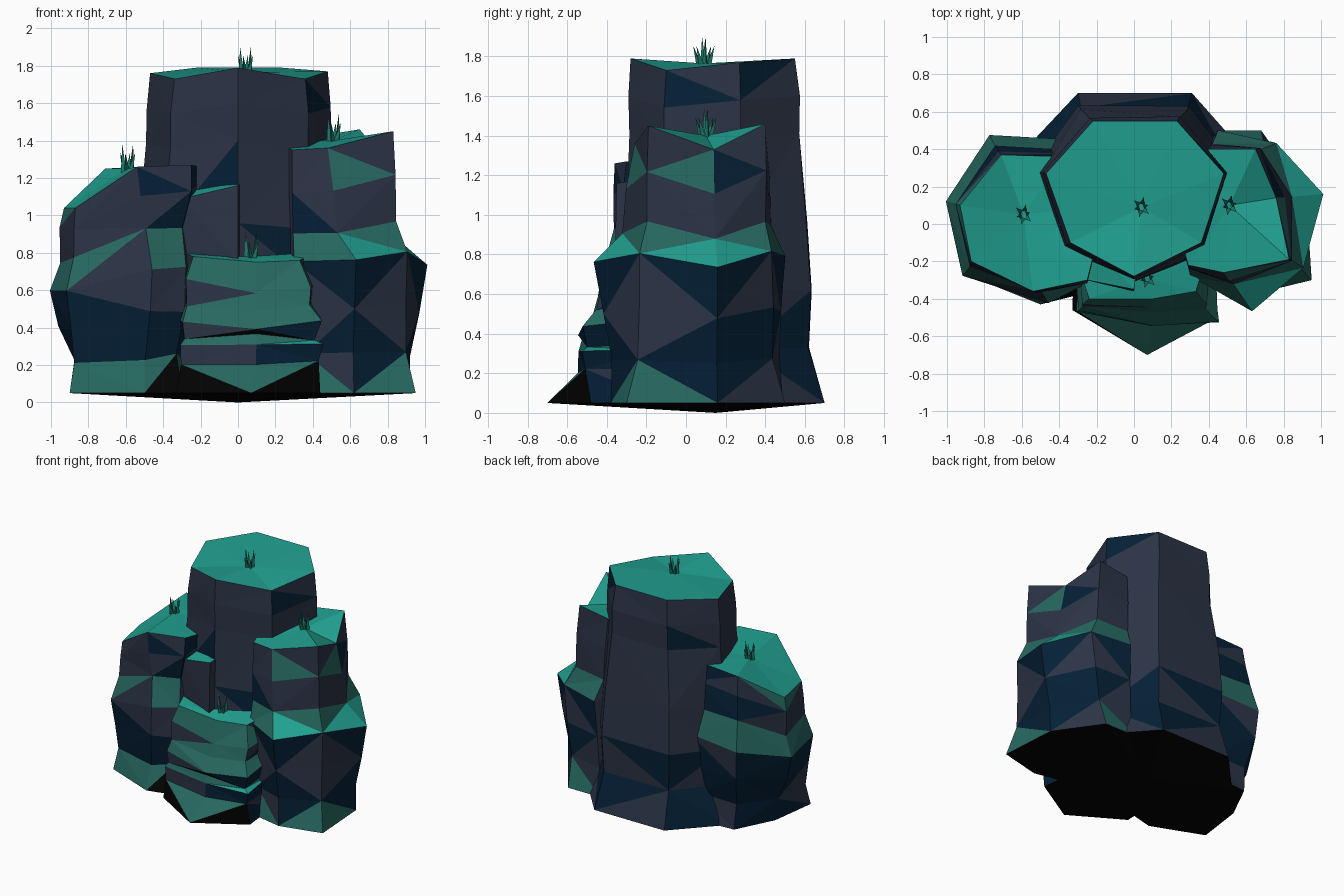
import bpy, bmesh, math, random
from mathutils import Vector

if "Cube" in bpy.data.objects:
    bpy.data.objects.remove(bpy.data.objects["Cube"])

random.seed(11)


def material(name, rgb):
    m = bpy.data.materials.new(name)
    m.diffuse_color = (*rgb, 1)
    m.use_nodes = True
    m.node_tree.nodes["Principled BSDF"].inputs["Base Color"].default_value = m.diffuse_color
    return m


SLATE = material("slate rock", (0.024, 0.033, 0.060))
NAVY = material("navy rock", (0.0015, 0.014, 0.036))
MOSS = material("teal moss", (0.015, 0.355, 0.285))
DIM_MOSS = material("dim teal moss", (0.020, 0.140, 0.118))
BLACK = material("black underside", (0.001, 0.001, 0.001))
BLADE = material("grass green", (0.012, 0.190, 0.140))
ROCK = [SLATE, NAVY, MOSS, DIM_MOSS, BLACK]


def finish(name, bm, mats):
    me = bpy.data.meshes.new(name)
    bm.to_mesh(me)
    bm.free()
    for m in mats:
        me.materials.append(m)
    ob = bpy.data.objects.new(name, me)
    bpy.context.collection.objects.link(ob)
    return ob


def rock(name, low, mid, top, levels, peak, jitter=0.02, z0=0.05, apex=(0, 0.15, 0),
         dim=0.17, bright=0.5, navy_low=0.2):
    """Loft low -> mid -> top outlines; levels are (height, blend 0..2, scale)."""
    bm = bmesh.new()
    n = len(low)
    centre = Vector(peak[:2])
    rings = []
    for u, t, s in [(0, 0, 1)] + levels + [(1, 2, 1)]:
        ring = []
        for a, b, c in zip(low, mid, top):
            a, b, c2 = Vector(a), Vector(b), Vector(c[:2])
            p = a.lerp(b, t) if t < 1 else b.lerp(c2, t - 1)
            p = centre + (p - centre) * s
            z = z0 + u * (c[2] - z0)
            if 0 < u < 1:
                p = centre + (p - centre) * (1 + random.uniform(-jitter, jitter))
                z += random.uniform(-jitter, jitter) * 0.6
            ring.append(bm.verts.new((p.x, p.y, z)))
        rings.append(ring)
    # sides split along one diagonal, then fans for the top and underside
    for k, (r, q) in enumerate(zip(rings, rings[1:])):
        for i in range(n):
            j = (i + 1) % n
            if (i + k) % 2:
                tris = [(r[i], r[j], q[j]), (r[i], q[j], q[i])]
            else:
                tris = [(r[i], r[j], q[i]), (r[j], q[j], q[i])]
            for tri in tris:
                bm.faces.new(tri)
    crown, foot = bm.verts.new(peak), bm.verts.new(apex)
    for i in range(n):
        j = (i + 1) % n
        bm.faces.new((rings[-1][i], rings[-1][j], crown))
        bm.faces.new((rings[0][j], rings[0][i], foot))
    # colour by slope: moss on top, navy where leaning over, black below
    bm.normal_update()
    for f in bm.faces:
        nz, c = f.normal.z, f.calc_center_median()
        chance = navy_low if c.z < 0.6 else 0.1
        if nz < -0.45 or (c.z < 0.16 and c.y < -0.25 and -0.5 < c.x < 0.4 and nz < 0.5):
            k = 4
        elif nz > bright:
            k = 2
        elif nz > dim and c.y < 0.5:
            k = 3
        elif nz < -0.1 or random.random() < chance:
            k = 1
        else:
            k = 0
        f.material_index = k
    return finish(name, bm, ROCK)


# tall central column
rock("central_column",
     [(0, -.2), (.4, -.1), (.62, .35), (.31, .7), (-.3, .7), (-.62, .36), (-.4, -.1)],
     [(0, -.31), (.41, -.14), (.54, .28), (.29, .62), (-.29, .62), (-.54, .28), (-.41, -.14)],
     [(0, -.28, 1.79), (.36, -.1, 1.73), (.48, .27, 1.77), (.23, .55, 1.79),
      (-.22, .55, 1.79), (-.47, .27, 1.76), (-.34, -.1, 1.73)],
     [(.16, .8, .97), (.33, .95, 1.02), (.52, 1.1, .99), (.78, 1.75, 1), (.89, 1.9, 1.03)],
     (.04, .09, 1.765), jitter=0.01, dim=0.55, navy_low=0.5)

# left boulder
rock("left_boulder",
     [(-.9, -.27), (-.5, -.43), (-.3, -.38), (-.15, .1), (-.35, .42), (-.7, .4), (-.85, .1)],
     [(-.91, -.27), (-.46, -.42), (-.28, -.33), (-.15, .1), (-.35, .44), (-.77, .47), (-1, .12)],
     [(-.87, -.2, 1.04), (-.54, -.36, 1.26), (-.25, -.3, 1.27), (-.15, .1, 1.25),
      (-.37, .36, 1.27), (-.71, .37, 1.25), (-.93, .1, 1.04)],
     [(.16, .4, .9), (.35, .8, .98), (.55, 1, 1), (.72, 1.3, .94), (.88, 1.75, 1)],
     (-.59, .05, 1.25), jitter=0.03, dim=0.2)

# right boulder
rock("right_boulder",
     [(.38, -.33), (.62, -.38), (.95, -.3), (.92, .16), (.68, .5), (.4, .5), (.2, .1)],
     [(.3, -.28), (.63, -.46), (.9, -.23), (1.01, .16), (.76, .43), (.45, .5), (.2, .1)],
     [(.29, -.22, 1.35), (.48, -.26, 1.36), (.83, -.19, 1.45), (.76, .14, 1.33),
      (.65, .4, 1.46), (.4, .4, 1.42), (.2, .1, 1.4)],
     [(.16, .4, .92), (.34, .7, .96), (.54, 1, 1), (.65, 1.65, .98), (.83, 1.8, 1)],
     (.51, .1, 1.4), jitter=0.015, dim=0.2, navy_low=0.3)

# stepped front rock
rock("front_steps",
     [(-.33, -.46), (.07, -.7), (.44, -.48), (.4, -.1), (-.1, 0), (-.32, -.2)],
     [(-.31, -.47), (.1, -.54), (.46, -.53), (.42, -.15), (-.1, 0), (-.31, -.2)],
     [(-.24, -.4, .78), (.1, -.4, .75), (.33, -.36, .76), (.4, -.15, .8),
      (-.1, 0, .8), (-.29, -.25, .8)],
     [(.24, .9, .96), (.34, .95, .98), (.42, 1, .9), (.53, 1, 1), (.66, 1.35, .95),
      (.8, 1.6, .98)],
     (.07, -.29, .78), jitter=0.05, dim=0.22, bright=0.72)

# small mossy shelf on the column
shelf = [(-.3, -.27), (0, -.36), (.02, -.2), (-.3, -.05)]
rock("column_shelf", shelf, shelf,
     [(-.3, -.29, 1.09), (0, -.35, 1.16), (.02, -.2, 1.18), (-.28, -.05, 1.16)],
     [], (-.14, -.2, 1.16), z0=0.75, apex=(-.12, -.2, .74))


# grass tufts of thin leaning blades
def tuft(name, x, y, z, h=0.13, count=6):
    bm = bmesh.new()
    for i in range(count):
        a = math.tau * i / count + 0.3
        tall = i % 3 == 0
        out = Vector((math.cos(a), math.sin(a), 0))
        base = Vector((x, y, z - 0.02)) + out * 0.02
        tip = Vector((x, y, z + h * (1 if tall else 0.65))) + out * (0.03 if tall else 0.055)
        ring = [bm.verts.new(base + Vector((math.cos(a + b), math.sin(a + b), 0)) * 0.018)
                for b in (0, math.tau / 3, 2 * math.tau / 3)]
        t = bm.verts.new(tip)
        bm.faces.new(ring[::-1])
        for k in range(3):
            bm.faces.new((ring[k], ring[(k + 1) % 3], t))
    return finish(name, bm, [BLADE])


for part, spot in {"top": (.04, .09, 1.77), "left": (-.59, .05, 1.25),
                   "right": (.51, .1, 1.41), "front": (.07, -.29, .78)}.items():
    tuft(part + "_grass", *spot)
